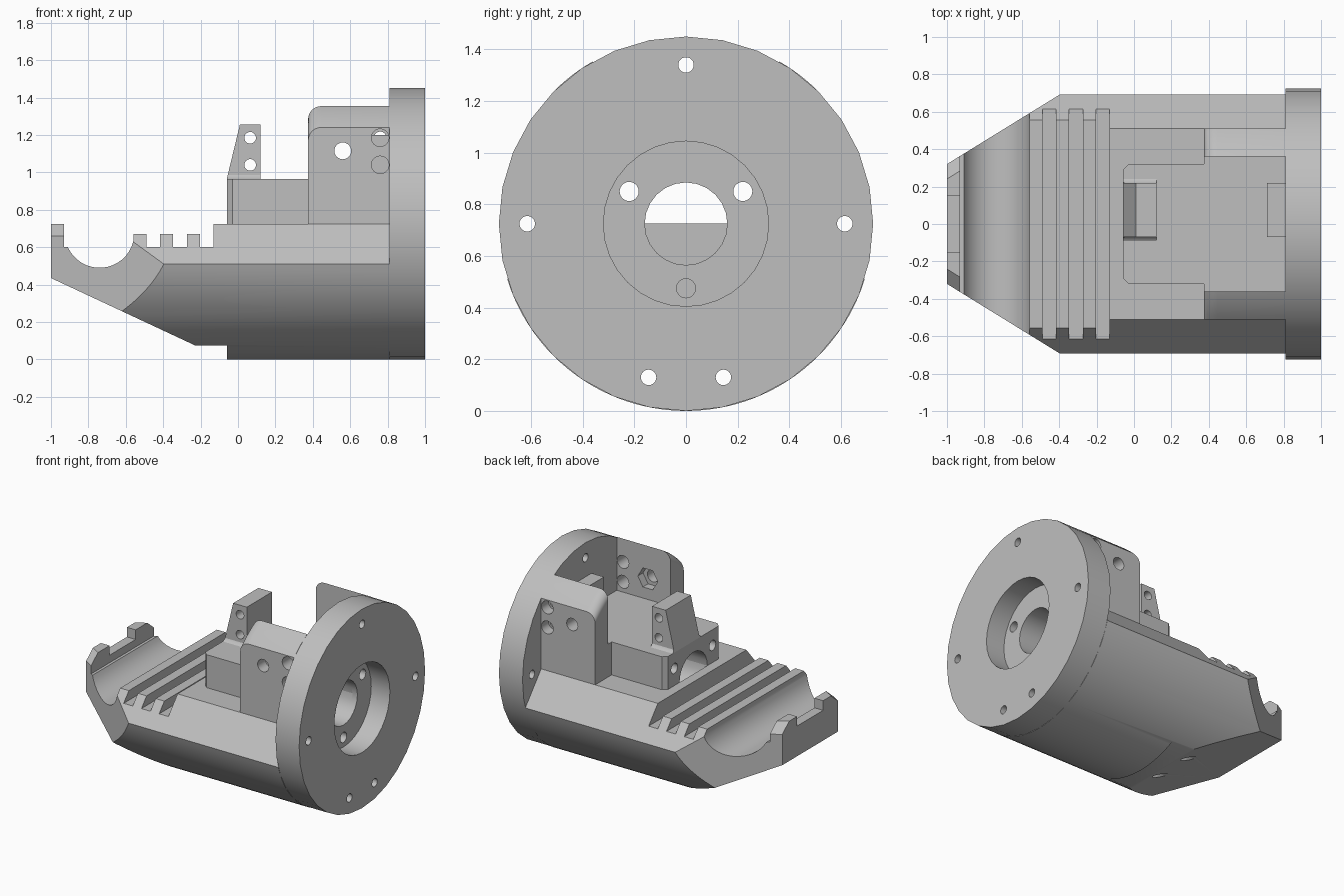
import bpy, bmesh
from math import sin, cos, pi, atan2, sqrt
from mathutils import Matrix

if "Cube" in bpy.data.objects:
    bpy.data.objects.remove(bpy.data.objects["Cube"])

grey = bpy.data.materials.new("plain grey")
grey.use_nodes = True
COLOUR = (0.52, 0.52, 0.52, 1)
grey.diffuse_color = COLOUR
grey.node_tree.nodes["Principled BSDF"].inputs["Base Color"].default_value = COLOUR

R = 0.725     # outer radius, also the height of the main axis
REAR = 0.81   # where the body meets the flange


def loft(name, rings, matrix=None):
    """Solid skinned through rings of equal length, capped at both ends."""
    bm = bmesh.new()
    rows = [[bm.verts.new(p) for p in ring] for ring in rings]
    for a, b in zip(rows, rows[1:]):
        for i in range(len(a)):
            j = (i + 1) % len(a)
            bm.faces.new((a[i], a[j], b[j], b[i]))
    bm.faces.new(rows[0])
    bm.faces.new(rows[-1])
    if matrix:
        bm.transform(matrix)
    bmesh.ops.recalc_face_normals(bm, faces=bm.faces)
    mesh = bpy.data.meshes.new(name)
    bm.to_mesh(mesh)
    bm.free()
    mesh.materials.append(grey)
    obj = bpy.data.objects.new(name, mesh)
    bpy.context.collection.objects.link(obj)
    return obj


def prism(name, pts, axis, a, b, matrix=None):
    """Extrude a 2D outline along an axis from a to b."""
    place = {"x": lambda p, t: (t, p[0], p[1]),
             "y": lambda p, t: (p[0], t, p[1]),
             "z": lambda p, t: (p[0], p[1], t)}[axis]
    return loft(name, [[place(p, t) for p in pts] for t in (a, b)], matrix)


def arc(u, v, r, start, end, n):
    return [(u + r * cos(start + (end - start) * i / n),
             v + r * sin(start + (end - start) * i / n)) for i in range(n + 1)]


def disc(u, v, r, n=24):
    return arc(u, v, r, 0, 2 * pi, n)[:-1]


def rect(u0, u1, v0, v1):
    return [(u0, v0), (u1, v0), (u1, v1), (u0, v1)]


def boolean(obj, tool, operation="DIFFERENCE"):
    tool.hide_render = True
    bpy.context.view_layer.objects.active = obj
    mod = obj.modifiers.new("cut", "BOOLEAN")
    mod.operation, mod.solver, mod.object = operation, "EXACT", tool
    bpy.ops.object.modifier_apply(modifier=mod.name)
    bpy.data.objects.remove(tool)


def drill(obj, axis, u, v, r, a, b, n=24):
    boolean(obj, prism("drill", disc(u, v, r, n), axis, a, b))


# Body: round section with chamfered shoulders and a flat top
low = atan2(0.51 - R, 0.692)
section = [(0.51, R)] + arc(0, R, R, low, -pi - low, 48) + [(-0.51, R)]
body = prism("body", section, "x", -1.2, REAR)

# Side outline: sloped nose, end lip, round trough and clamping ridges
side = [(-0.06, -0.1), (-0.06, 0.075), (-0.23, 0.075), (-1, 0.435), (-1, 0.9),
        (-0.93, 0.9), (-0.93, 0.6)]
side += arc(-0.74, 0.676, 0.186, pi + 0.42, 2 * pi - 0.25, 16)
ridge = -0.56
for k in range(3):
    if k:
        side.append((ridge, 0.6))
    side += [(ridge, 0.67), (ridge + 0.07, 0.67), (ridge + 0.07, 0.6)]
    ridge += 0.143
side += [(-0.13, 0.6), (-0.13, 0.9), (0.9, 0.9), (0.9, -0.1)]
boolean(body, prism("side_limit", side, "y", -1, 1), "INTERSECT")

# Plan outline: nose tapers on both sides
half = [(-1.2, 0.197), (-0.3, 0.752), (0.9, 0.752)]
plan = half + [(x, -y) for x, y in reversed(half)]
boolean(body, prism("plan_limit", plan, "z", -1, 2), "INTERSECT")

# Lip: notch in the middle and chamfered outer corners
boolean(body, prism("notch", rect(-1.1, -0.93, -0.15, 0.15), "z", 0.655, 1))
wedge = [(0.05, 0.611), (-0.12, 0.776), (0.05, 0.776)]
turn = Matrix.Translation((-1, 0.32, 0)) @ Matrix.Rotation(atan2(0.37, 0.6), 4, "Z")
for s in (1, -1):
    boolean(body, prism("lip_chamfer", wedge, "x", -0.2, 0.3,
                        Matrix.Scale(s, 4, (0, 1, 0)) @ turn))

# Flange
flange = prism("flange", disc(0, R, R, 32), "x", REAR, 1)
drill(flange, "x", 0, R, 0.32, 0.85, 1.1, 32)

# Bearing housing
half = [(-0.06, 0.29), (-0.03, 0.32), (0.375, 0.32), (0.375, 0.36), (REAR, 0.36)]
outline = half + [(x, -y) for x, y in reversed(half)]
housing = prism("housing", outline, "z", R, 0.965)

# Bores along the main axis
drill(body, "x", 0, R, 0.16, -0.06, 1.1)
drill(housing, "x", 0, R, 0.16, -0.2, 1.1)
drill(flange, "x", 0, R, 0.16, 0.5, 1.1)
for s in (1, -1):
    for part in (housing, flange):
        drill(part, "x", s * 0.22, 0.85, 0.037, -0.2, 1.1)
    for part in (body, flange):
        drill(part, "x", s * 0.145, 0.13, 0.03, -1.1, 1.1)
    drill(flange, "x", s * 0.615, R, 0.03, 0.5, 1.1)
drill(flange, "x", 0, 1.34, 0.03, 0.5, 1.1)
for part in (body, flange):
    drill(part, "x", 0, 0.475, 0.037, 0.4, 1.1)


# Ears: upright side plates whose tops follow the round envelope
def ear(name, s):
    rings = []
    for i in range(9):
        y = 0.36 + 0.15 * i / 8
        top = R + sqrt(R * R - y * y)
        ring = [(REAR, R), (0.375, R)]
        ring += arc(0.445, top - 0.07, 0.07, pi, pi / 2, 8) + [(REAR, top)]
        rings.append([(x, s * y, z) for x, z in ring])
    return loft(name, rings)


right_ear = ear("front_ear", -1)
left_ear = ear("back_ear", 1)
for part in (right_ear, left_ear):
    drill(part, "y", 0.56, 1.115, 0.045, -1, 1)
for z in (1.04, 1.185):
    drill(right_ear, "y", 0.76, z, 0.047, -1, 1)
    drill(left_ear, "y", 0.76, z, 0.033, -1, 1)
    drill(left_ear, "y", 0.76, z, 0.047, 0.43, 1)
drill(right_ear, "y", 0.56, 1.115, 0.08, -0.42, -0.3, 6)

# Sensor post with a flared foot
rings = []
for z, flare in ((0.965, 0.02), (0.972, 0.008), (0.985, 0), (1.255, 0)):
    front = -0.06 + 0.07 * (z - 0.965) / 0.29
    outline = rect(front, 0.12, -0.07 - flare, 0.22 + flare)
    rings.append([(x, y, z) for x, y in outline])
post = loft("post", rings)
for z in (1.04, 1.185):
    drill(post, "y", 0.065, z, 0.031, -1, 1)

# Stop block against the flange
stop = prism("stop_block", rect(0.71, REAR, -0.07, 0.22), "z", 0.965, 1.2)

# Smooth the round surfaces, keep the edges sharp
bpy.ops.object.select_all(action="DESELECT")
for part in (body, flange, housing, right_ear, left_ear, post, stop):
    part.select_set(True)
bpy.context.view_layer.objects.active = body
bpy.ops.object.shade_smooth_by_angle(angle=0.5)
